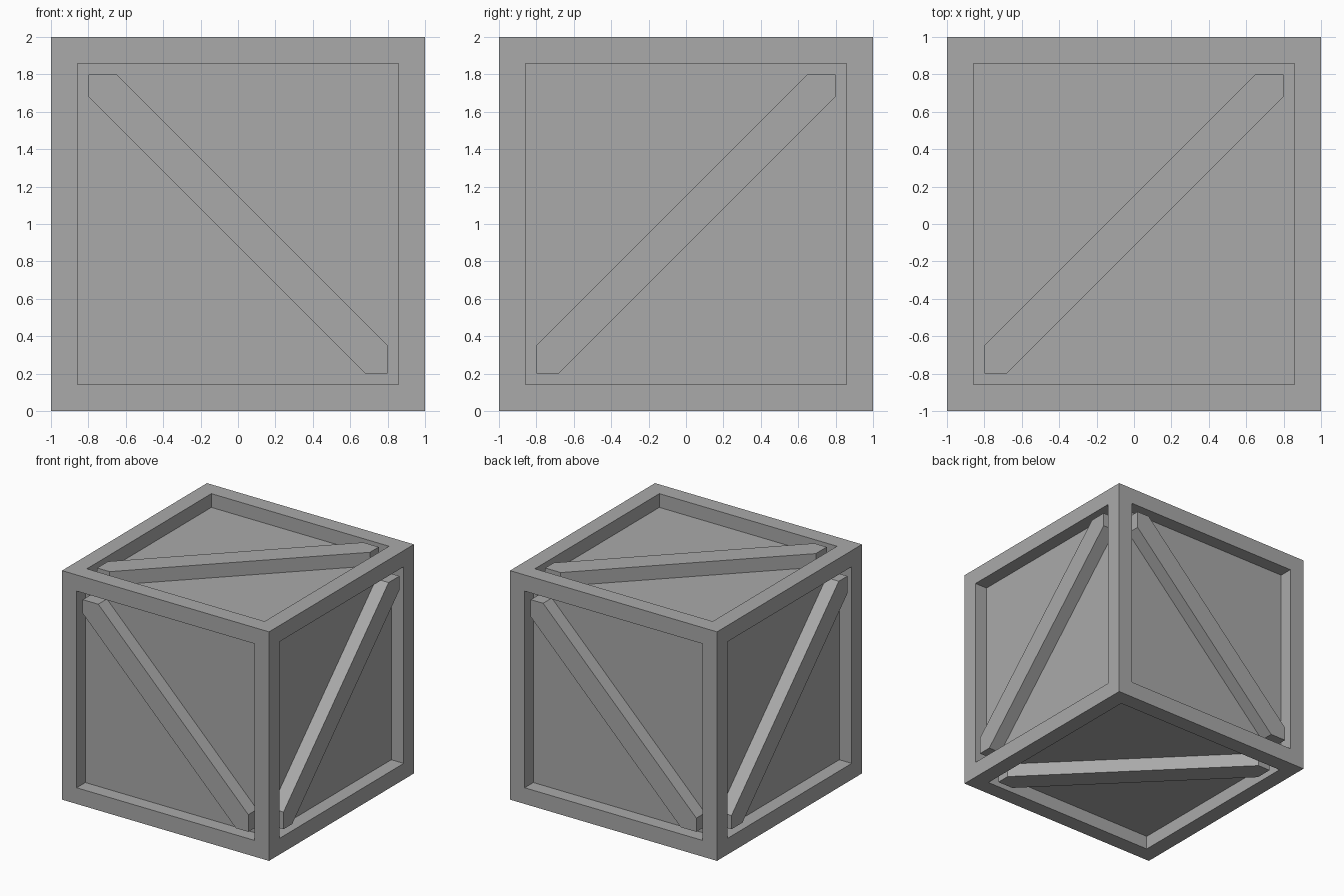
import bpy
import bmesh
from mathutils import Vector

HALF = 1.0       # half the crate size
INNER = 0.8      # half the panel opening
DEPTH = 0.12     # how far panels sit behind the frame
ABOVE, BELOW = 0.15, 0.12   # brace edges either side of the diagonal
CENTRE = Vector((0, 0, HALF))

default = bpy.data.objects.get("Cube")
if default:
    bpy.data.objects.remove(default, do_unlink=True)

grey = bpy.data.materials.new("plain_grey")
grey.use_nodes = True
colour = (0.4, 0.4, 0.4, 1)
grey.diffuse_color = colour
grey.node_tree.nodes["Principled BSDF"].inputs["Base Color"].default_value = colour


def finish(bm, name):
    """Turn a bmesh into a named grey object."""
    bmesh.ops.recalc_face_normals(bm, faces=bm.faces)
    mesh = bpy.data.meshes.new(name)
    bm.to_mesh(mesh)
    bm.free()
    mesh.materials.append(grey)
    obj = bpy.data.objects.new(name, mesh)
    bpy.context.collection.objects.link(obj)
    return obj


# Crate body: a cube with a recessed square panel on every side
bm = bmesh.new()
bmesh.ops.create_cube(bm, size=2 * HALF)
bmesh.ops.translate(bm, verts=bm.verts, vec=CENTRE)
sides = list(bm.faces)
bmesh.ops.inset_individual(bm, faces=sides, thickness=HALF - INNER)
for side in sides:
    normal = side.normal.copy()
    panel = bmesh.ops.extrude_discrete_faces(bm, faces=[side])["faces"][0]
    bmesh.ops.translate(bm, verts=panel.verts, vec=-normal * DEPTH)
finish(bm, "crate_body")


# Diagonal braces: a strip along the local u = v line, trimmed to the opening
def add_brace(name, normal, u_axis, v_axis):
    n, u, v = Vector(normal), Vector(u_axis), Vector(v_axis)
    e = INNER
    outline = [(-e, -e), (BELOW - e, -e), (e, e - BELOW),
               (e, e), (e - ABOVE, e), (-e, ABOVE - e)]
    bm = bmesh.new()
    base = CENTRE + n * (HALF - DEPTH)
    face = bm.faces.new([bm.verts.new(base + u * a + v * b) for a, b in outline])
    result = bmesh.ops.extrude_face_region(bm, geom=[face], use_keep_orig=True)
    top = [g for g in result["geom"] if isinstance(g, bmesh.types.BMVert)]
    bmesh.ops.translate(bm, verts=top, vec=n * DEPTH)
    finish(bm, name)


X, Y, Z = Vector((1, 0, 0)), Vector((0, 1, 0)), Vector((0, 0, 1))
add_brace("front_brace", -Y, -X, Z)
add_brace("back_brace", Y, Z, X)
add_brace("left_brace", X, Y, Z)
add_brace("right_brace", -X, Z, -Y)
add_brace("top_brace", Z, X, Y)
add_brace("bottom_brace", -Z, X, -Y)
